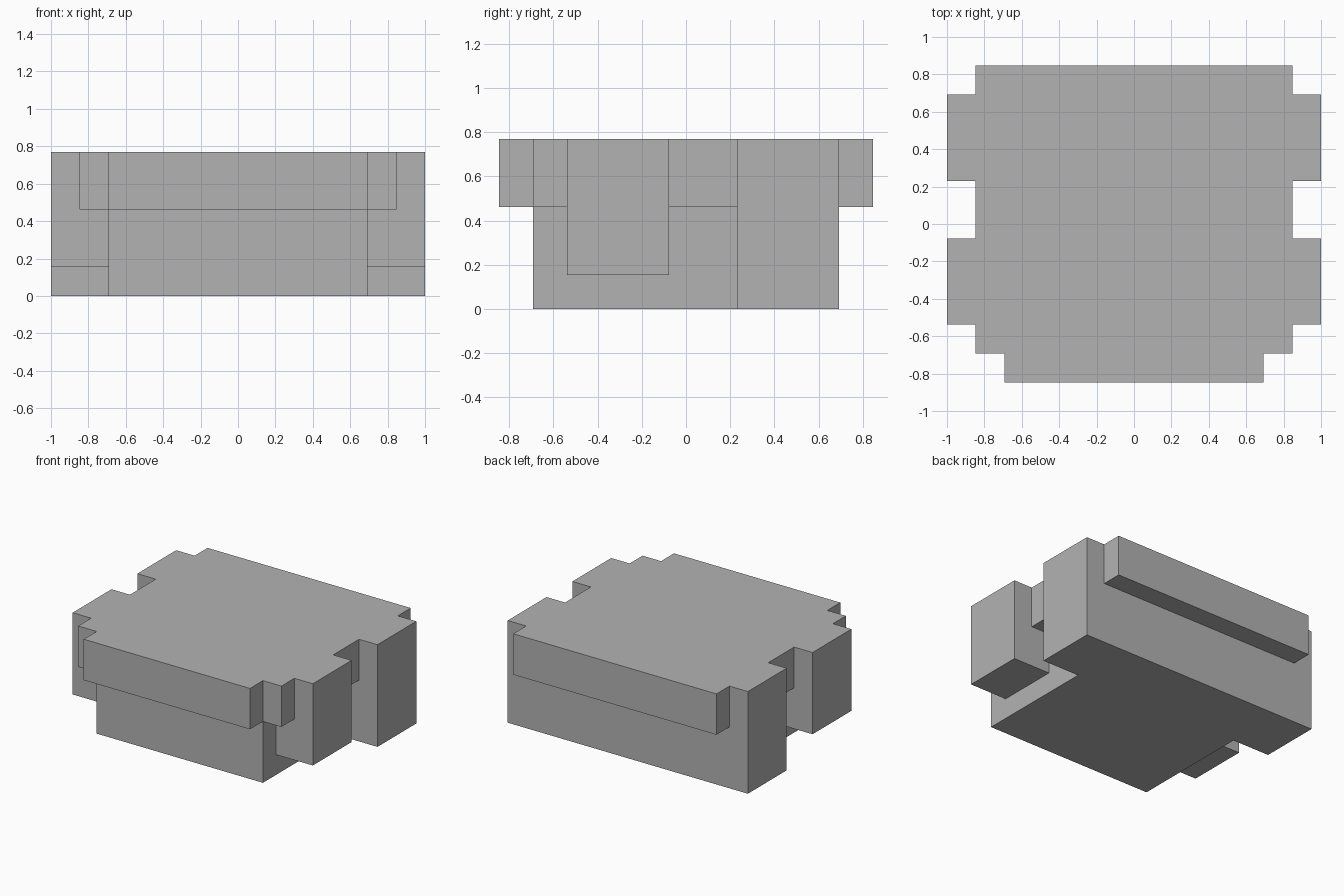
import bpy
import bmesh
from math import radians
from mathutils import Vector

cube = bpy.data.objects.get("Cube")
if cube:
    bpy.data.objects.remove(cube, do_unlink=True)

U = 2 / 13  # block unit: the model is thirteen units wide

grey = bpy.data.materials.new("plain grey")
grey.use_nodes = True
colour = (0.45, 0.45, 0.45, 1)
grey.diffuse_color = colour
grey.node_tree.nodes["Principled BSDF"].inputs["Base Color"].default_value = colour


def block(name, half_width, front, back, bottom, top=5):
    """Box centred on x, with its bounds given in block units."""
    low = Vector((-half_width, front, bottom))
    high = Vector((half_width, back, top))
    bm = bmesh.new()
    bmesh.ops.create_cube(bm, size=1)
    for v in bm.verts:
        v.co = Vector([(high[i] if v.co[i] > 0 else low[i]) * U for i in range(3)])
    mesh = bpy.data.meshes.new(name)
    bm.to_mesh(mesh)
    bm.free()
    mesh.materials.append(grey)
    obj = bpy.data.objects.new(name, mesh)
    bpy.context.collection.objects.link(obj)
    return obj


# Central body, rim and the blocks that stick out at both sides
body = block("block_body", 4.5, -4.5, 4.5, 0)
parts = [
    block("upper_rim", 5.5, -4.5, 5.5, 3),
    block("front_lip", 4.5, -5.5, -4.5, 3),
    block("front_side_blocks", 6.5, -3.5, -0.5, 1),
    block("rear_side_blocks", 6.5, 1.5, 4.5, 0),
]

# Join everything into one closed shell
for part in parts:
    union = body.modifiers.new(part.name, "BOOLEAN")
    union.operation = "UNION"
    union.solver = "EXACT"
    union.object = part

bpy.context.view_layer.update()
evaluated = body.evaluated_get(bpy.context.evaluated_depsgraph_get())
joined = bpy.data.meshes.new_from_object(evaluated)
body.modifiers.clear()
body.data = joined
for part in parts:
    bpy.data.objects.remove(part, do_unlink=True)

# Merge coplanar faces so that only the real corners remain
bm = bmesh.new()
bm.from_mesh(joined)
bmesh.ops.remove_doubles(bm, verts=bm.verts, dist=0.0001)
bmesh.ops.dissolve_limit(bm, angle_limit=radians(1), verts=bm.verts, edges=bm.edges)
bmesh.ops.recalc_face_normals(bm, faces=bm.faces)
bm.to_mesh(joined)
bm.free()
